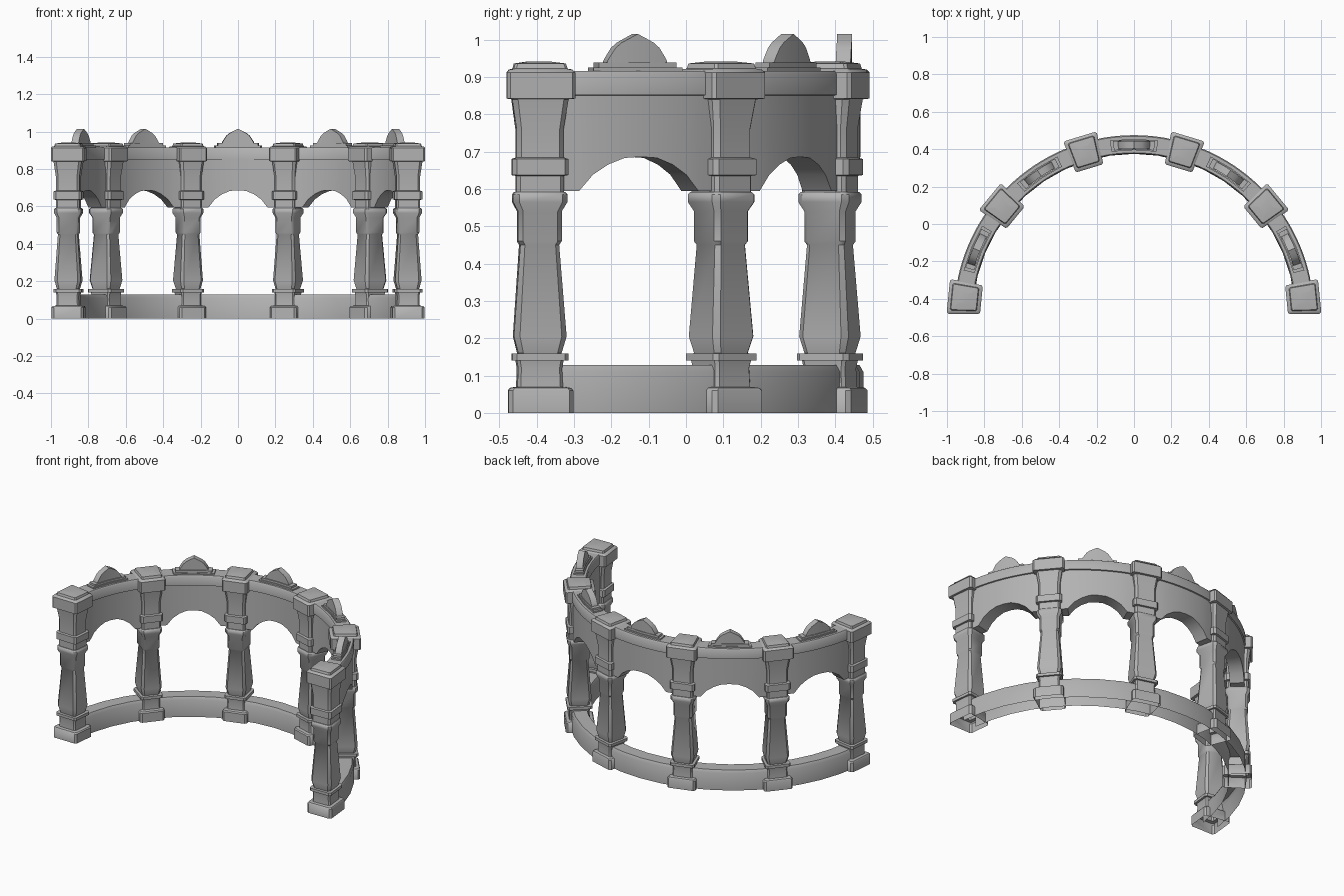
import bpy, bmesh
from math import sin, cos, pi, radians

cube = bpy.data.objects.get("Cube")
if cube:
    bpy.data.objects.remove(cube, do_unlink=True)

RADIUS = 0.912            # centre line of the curved arcade
CENTRE_Y = -0.487
BAY = radians(33.7) * RADIUS

stone = bpy.data.materials.new("grey stone")
stone.use_nodes = True
GREY = (0.45, 0.45, 0.45, 1)
stone.diffuse_color = GREY
stone.node_tree.nodes["Principled BSDF"].inputs["Base Color"].default_value = GREY


def bend(s, r, z):
    """Wrap a straight point (along, outward, up) around the arc."""
    a = s / RADIUS
    return ((RADIUS + r) * sin(a), CENTRE_Y + (RADIUS + r) * cos(a), z)


def loft(name, rings, closed=True, start=True, end=True):
    """Skin matching rings of straight-space points, then bend them."""
    bm = bmesh.new()
    rows = [[bm.verts.new(bend(*p)) for p in ring] for ring in rings]
    n = len(rows[0])
    for a, b in zip(rows, rows[1:]):
        for i in range(n if closed else n - 1):
            j = (i + 1) % n
            bm.faces.new((a[i], a[j], b[j], b[i]))
    if start:
        bm.faces.new(rows[0])
    if end:
        bm.faces.new(rows[-1])
    bmesh.ops.recalc_face_normals(bm, faces=bm.faces)
    for f in bm.faces:
        f.smooth = True
    for e in bm.edges:
        e.smooth = e.calc_face_angle(0) < radians(38)
    mesh = bpy.data.meshes.new(name)
    bm.to_mesh(mesh)
    bm.free()
    mesh.materials.append(stone)
    obj = bpy.data.objects.new(name, mesh)
    bpy.context.collection.objects.link(obj)
    return obj


def square_ring(s, half, z, chamfer):
    """Square with clipped corners, slightly deeper than wide."""
    c = half * (1 - chamfer)
    pts = [(half, -c), (half, c), (c, half), (-c, half),
           (-half, c), (-half, -c), (-c, -half), (c, -half)]
    return [(s + x, y * 1.05, z) for x, y in pts]


# Pillar silhouette pieces: (half width, height) with a corner chamfer each
PARTS = {
    "base": (0.14, [(0.081, 0), (0.081, 0.06), (0.076, 0.067), (0.058, 0.07),
                    (0.056, 0.12), (0.06, 0.142)]),
    "ring": (0.16, [(0.05, 0.14), (0.071, 0.141), (0.071, 0.159), (0.05, 0.16)]),
    "shaft": (0.22, [(0.055, 0.158), (0.067, 0.205), (0.05, 0.45), (0.056, 0.46),
                     (0.056, 0.54), (0.069, 0.565), (0.069, 0.585), (0.064, 0.592)]),
    "collar": (0.16, [(0.06, 0.59), (0.06, 0.635), (0.071, 0.637),
                      (0.071, 0.68), (0.06, 0.684)]),
    "neck": (0.2, [(0.06, 0.68), (0.06, 0.76), (0.072, 0.845)]),
    "cap": (0.1, [(0.07, 0.84), (0.085, 0.842), (0.085, 0.912), (0.078, 0.92),
                  (0.068, 0.922), (0.064, 0.936), (0.03, 0.941)]),
}
for i in range(6):
    s = (i - 2.5) * BAY
    for part, (chamfer, profile) in PARTS.items():
        loft(f"pillar_{part}_{i + 1}",
             [square_ring(s, h, z, chamfer) for h, z in profile],
             start=part != "base")

# Low curved plinth, open underneath
stations = [(k / 4 - 2.5) * BAY for k in range(21)]
plinth = [(-0.05, 0), (-0.05, 0.11), (-0.04, 0.128),
          (0.04, 0.128), (0.05, 0.11), (0.05, 0)]
loft("plinth_rail", [[(s, r, z) for r, z in plinth] for s in stations],
     closed=False, start=False, end=False)

# Arched beam: underside height at distances from the middle of a bay
ARCH = [(0, 0.686), (0.045, 0.683), (0.09, 0.665), (0.13, 0.638),
        (0.166, 0.595), (BAY / 2, 0.595)]
half_bay = ARCH[::-1] + [(-d, z) for d, z in ARCH[1:]]
beam = []
for b in range(5):
    for d, z in half_bay[(1 if b else 0):]:
        beam.append([((b - 2) * BAY - d, r, h) for r, h in
                     [(-0.042, z), (-0.042, 0.85), (-0.05, 0.852), (-0.05, 0.908),
                      (-0.044, 0.916), (0.044, 0.916), (0.05, 0.908), (0.05, 0.852),
                      (0.042, 0.85), (0.042, z)]])
loft("arched_beam", beam)


def rect_run(name, s, spans, half, z0):
    """Upright slab along the arc; spans give (offset, top height)."""
    loft(name, [[(s + d, -half, z0), (s + d, half, z0),
                 (s + d, half, z), (s + d, -half, z)] for d, z in spans])


# Crest ornaments above each arch
CREST = [(0.085, 0.942), (0.078, 0.954), (0.062, 0.978), (0.045, 0.992),
         (0.022, 1.004), (0, 1.015)]
for b in range(5):
    s = (b - 2) * BAY
    rect_run(f"crest_plate_{b + 1}", s, [(d, 0.925) for d in (-0.125, 0, 0.125)], 0.03, 0.91)
    rect_run(f"crest_step_{b + 1}", s, [(d, 0.938) for d in (-0.11, 0, 0.11)], 0.025, 0.92)
    rect_run(f"crest_dome_{b + 1}", s,
             [(-d, z) for d, z in CREST] + CREST[-2::-1], 0.02, 0.93)
